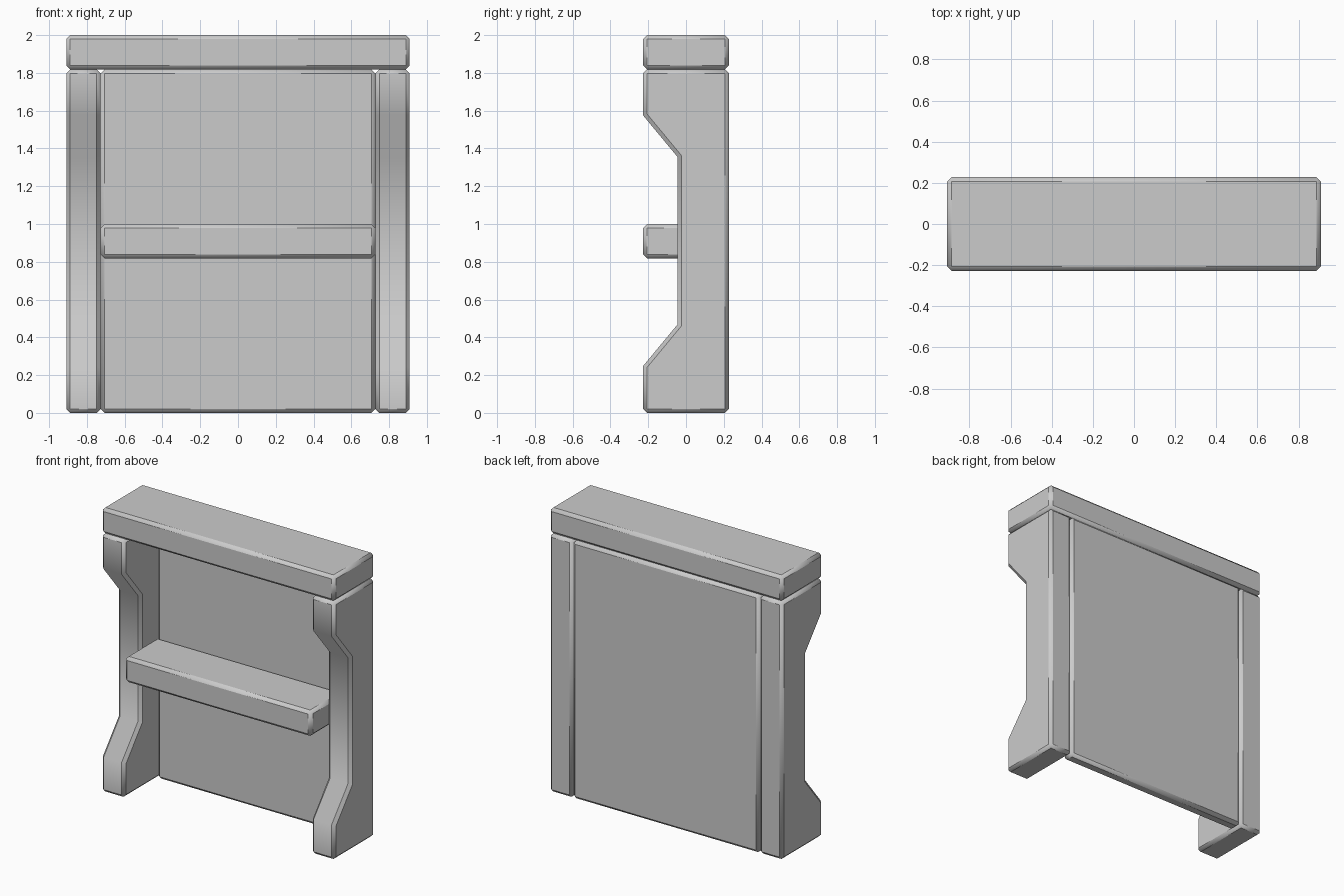
import bpy, bmesh
from math import radians

if "Cube" in bpy.data.objects:
    bpy.data.objects.remove(bpy.data.objects["Cube"])

U = 1 / 11          # plank module: planks are 2U thick
HALF_D = 2.5 * U    # half of overall depth
BEVEL = 0.021


def plank(name, profile, x0, x1):
    """Extrude a (y, z) profile from x0 to x1 and chamfer its hard edges."""
    bm = bmesh.new()
    face = bm.faces.new([bm.verts.new((x0, y, z)) for y, z in profile])
    ext = bmesh.ops.extrude_face_region(bm, geom=[face])
    moved = [g for g in ext["geom"] if isinstance(g, bmesh.types.BMVert)]
    bmesh.ops.translate(bm, verts=moved, vec=(x1 - x0, 0, 0))
    bmesh.ops.recalc_face_normals(bm, faces=bm.faces[:])
    hard = [e for e in bm.edges if e.calc_face_angle(0) > radians(60)]
    bmesh.ops.bevel(bm, geom=hard, offset=BEVEL, offset_type='OFFSET',
                    segments=1, profile=0.5, affect='EDGES')
    mesh = bpy.data.meshes.new(name)
    bm.to_mesh(mesh)
    bm.free()
    obj = bpy.data.objects.new(name, mesh)
    bpy.context.collection.objects.link(obj)
    bpy.ops.object.select_all(action='DESELECT')
    obj.select_set(True)
    bpy.context.view_layer.objects.active = obj
    bpy.ops.object.shade_smooth_by_angle(angle=radians(43))
    return obj


def rect(y0, y1, z0, z1):
    return [(y0, z0), (y1, z0), (y1, z1), (y0, z1)]


# Side supports with a recessed front
side_profile = [(-HALF_D, 0), (HALF_D, 0), (HALF_D, 20 * U), (-HALF_D, 20 * U),
                (-HALF_D, 1.575), (-0.045, 1.355), (-0.045, 0.468), (-HALF_D, 0.248)]
for label, s in (("left", -1), ("right", 1)):
    plank(label + "_side", side_profile, *sorted((s * 8 * U, s * 10 * U)))

# Top slab
plank("top_slab", rect(-HALF_D, HALF_D, 20 * U, 22 * U), -10 * U, 10 * U)

# Thin back panel
plank("back_panel", rect(1.5 * U, HALF_D, 0, 20 * U), -8 * U, 8 * U)

# Middle shelf
plank("shelf", rect(-HALF_D, 1.5 * U, 9 * U, 11 * U), -8 * U, 8 * U)
